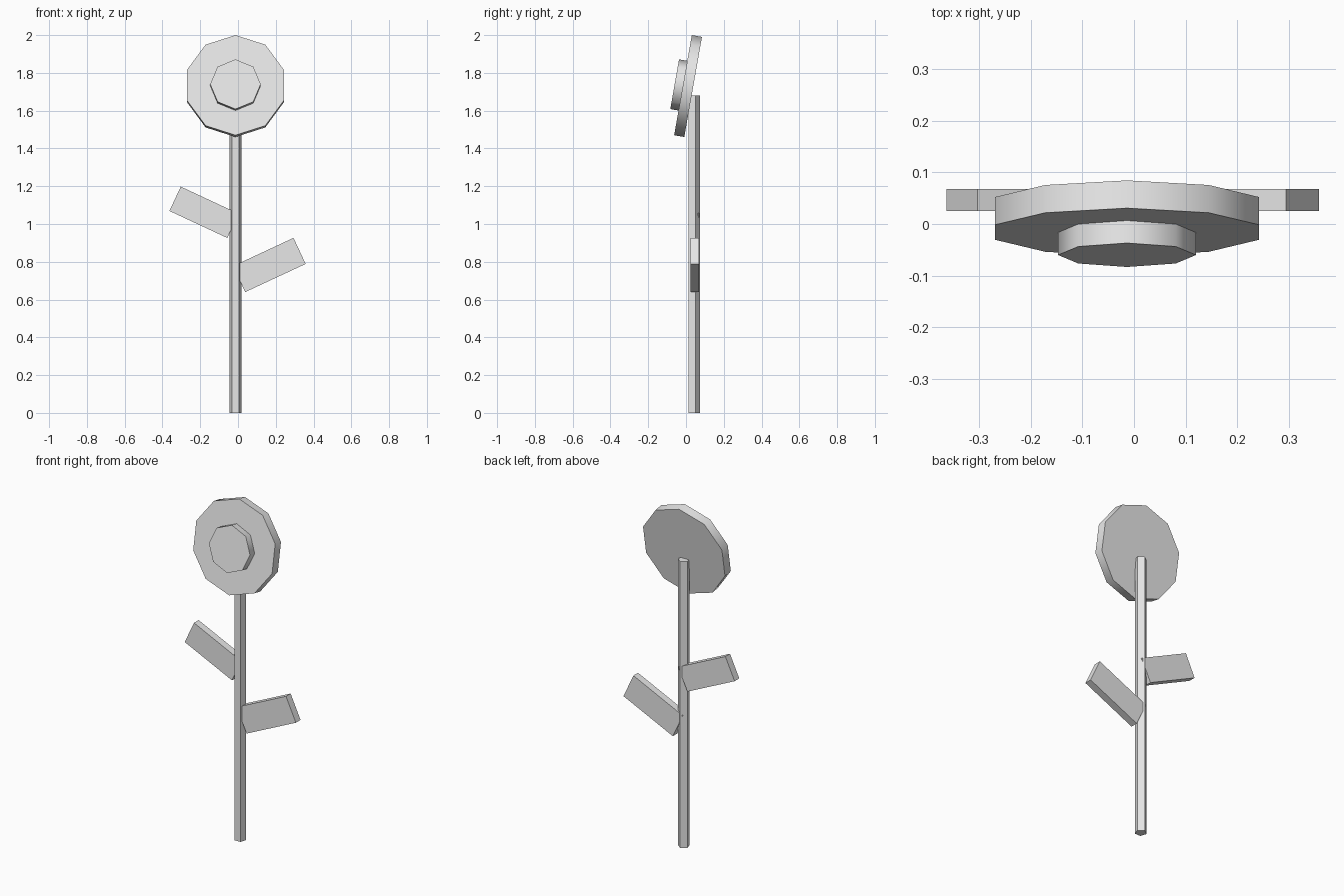
import bpy
from math import radians
from mathutils import Matrix, Vector

cube = bpy.data.objects.get("Cube")
if cube:
    bpy.data.objects.remove(cube, do_unlink=True)

# One plain grey for the whole plant
GREY = (0.8, 0.8, 0.8, 1)
grey = bpy.data.materials.new("light grey")
grey.use_nodes = True
grey.diffuse_color = GREY
grey.node_tree.nodes["Principled BSDF"].inputs["Base Color"].default_value = GREY

AXIS_X = -0.0135
HEAD_TILT = radians(80)


def finish(name):
    obj = bpy.context.object
    obj.name = name
    obj.data.materials.append(grey)
    return obj


def prism(name, sides, radius, depth, location, tilt=0):
    bpy.ops.mesh.primitive_cylinder_add(vertices=sides, radius=radius, depth=depth,
                                        location=location, rotation=(tilt, 0, 0))
    bpy.ops.object.shade_smooth_by_angle(angle=radians(50))
    return finish(name)


def head_disc(name, sides, radius, depth, front):
    # Placed by the centre of its front face
    normal = Matrix.Rotation(HEAD_TILT, 3, 'X') @ Vector((0, 0, 1))
    return prism(name, sides, radius, depth, Vector(front) - normal * depth / 2, HEAD_TILT)


def leaf(name, length, width, x, z, slope):
    bpy.ops.mesh.primitive_cube_add(size=1, location=(x, 0.0465, z),
                                    rotation=(0, radians(-slope), 0))
    obj = finish(name)
    obj.scale = (length, 0.043, width)
    return obj


# Five-sided stem
prism("stem", 5, 0.033, 1.68, (AXIS_X, 0.04, 0.84))

# Flower head, leaning back
head_disc("petal_disc", 10, 0.269, 0.0545, (AXIS_X, -0.016, 1.735))
head_disc("flower_centre", 8, 0.1335, 0.046, (AXIS_X, -0.06, 1.74))

# Slab leaves on either side
leaf("right_leaf", 0.338, 0.142, -0.18, 1.062, -25)
leaf("left_leaf", 0.353, 0.152, 0.166, 0.783, 25)
